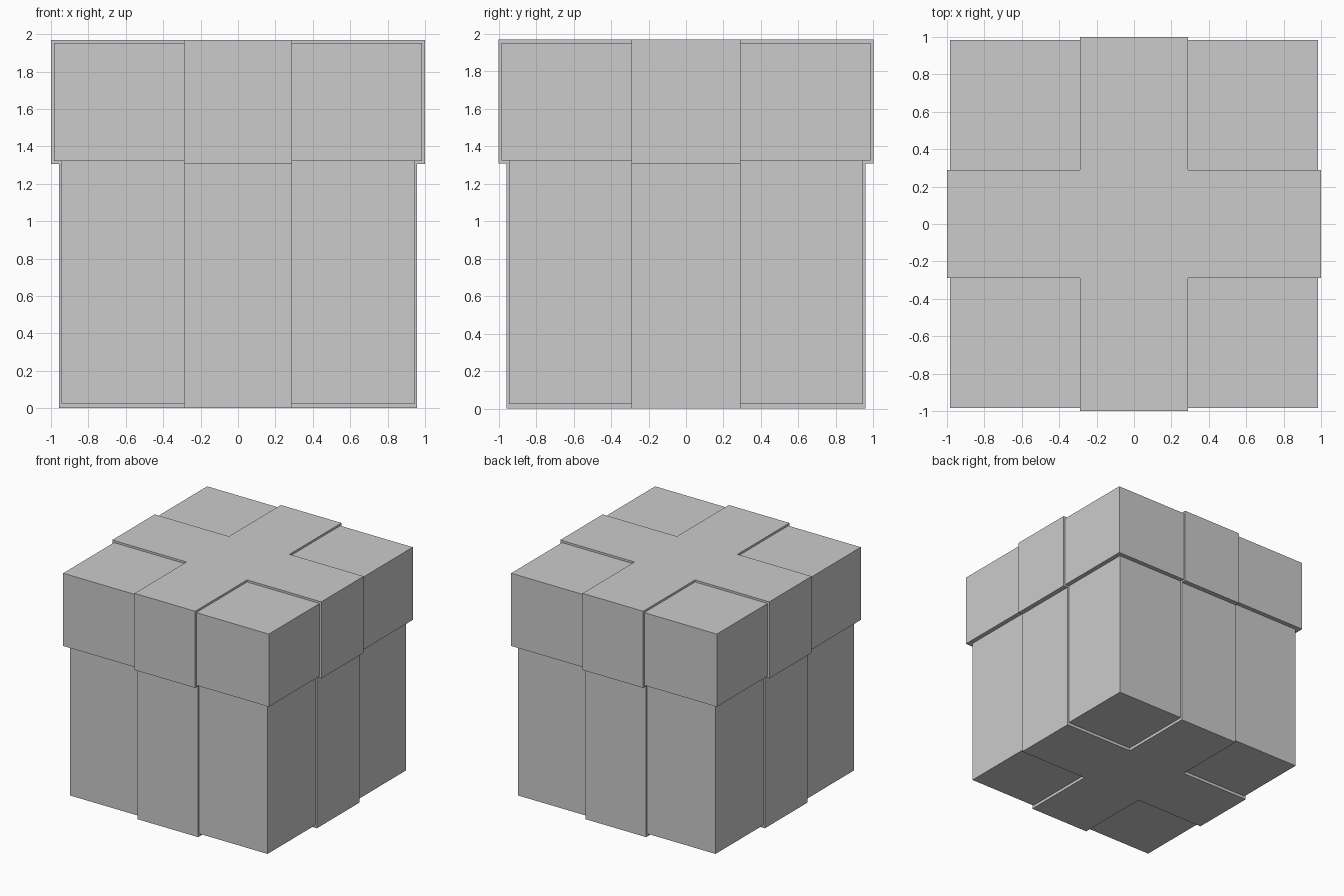
import bpy
import bmesh

if "Cube" in bpy.data.objects:
    bpy.data.objects.remove(bpy.data.objects["Cube"])

BAND = 0.29  # half width of the ribbon


def ribboned_block(name, half, outer, z0, z1, band_z0, band_z1, open_top=False):
    """Block split 3x3 whose middle strips are raised into a crossed ribbon."""
    bm = bmesh.new()
    bmesh.ops.create_cube(bm, size=2)
    for v in bm.verts:
        v.co = (v.co.x * half, v.co.y * half, z1 if v.co.z > 0 else z0)

    # split along the four ribbon edges
    for axis in ((1, 0, 0), (0, 1, 0)):
        for side in (-BAND, BAND):
            geom = bm.verts[:] + bm.edges[:] + bm.faces[:]
            bmesh.ops.bisect_plane(bm, geom=geom, dist=1e-5,
                                   plane_co=[a * side for a in axis], plane_no=axis)

    # raise the ribbon faces
    strips = []
    for f in bm.faces:
        c = f.calc_center_median()
        on_band = min(abs(c.x), abs(c.y)) < BAND - 0.01
        if on_band and not (open_top and f.normal.z > 0.5):
            strips.append(f)
    new = bmesh.ops.extrude_face_region(bm, geom=strips)["geom"]
    bmesh.ops.delete(bm, geom=[f for f in strips if f.is_valid], context='FACES')
    for v in (g for g in new if isinstance(g, bmesh.types.BMVert)):
        for i in (0, 1):
            if abs(v.co[i]) > half - 1e-3:
                v.co[i] = outer if v.co[i] > 0 else -outer
        v.co.z = band_z1 if v.co.z > (z0 + z1) / 2 else band_z0
    bmesh.ops.recalc_face_normals(bm, faces=bm.faces[:])

    mesh = bpy.data.meshes.new(name)
    bm.to_mesh(mesh)
    bm.free()
    obj = bpy.data.objects.new(name, mesh)
    bpy.context.collection.objects.link(obj)
    return obj


# Box body with ribbon around sides and base
ribboned_block("gift_box_body", 0.945, 0.958, 0.025, 1.323, 0.0, 1.323, open_top=True)

# Wider lid with ribbon across the top and down the sides
ribboned_block("gift_box_lid", 0.984, 1.0, 1.323, 1.952, 1.307, 1.97)
